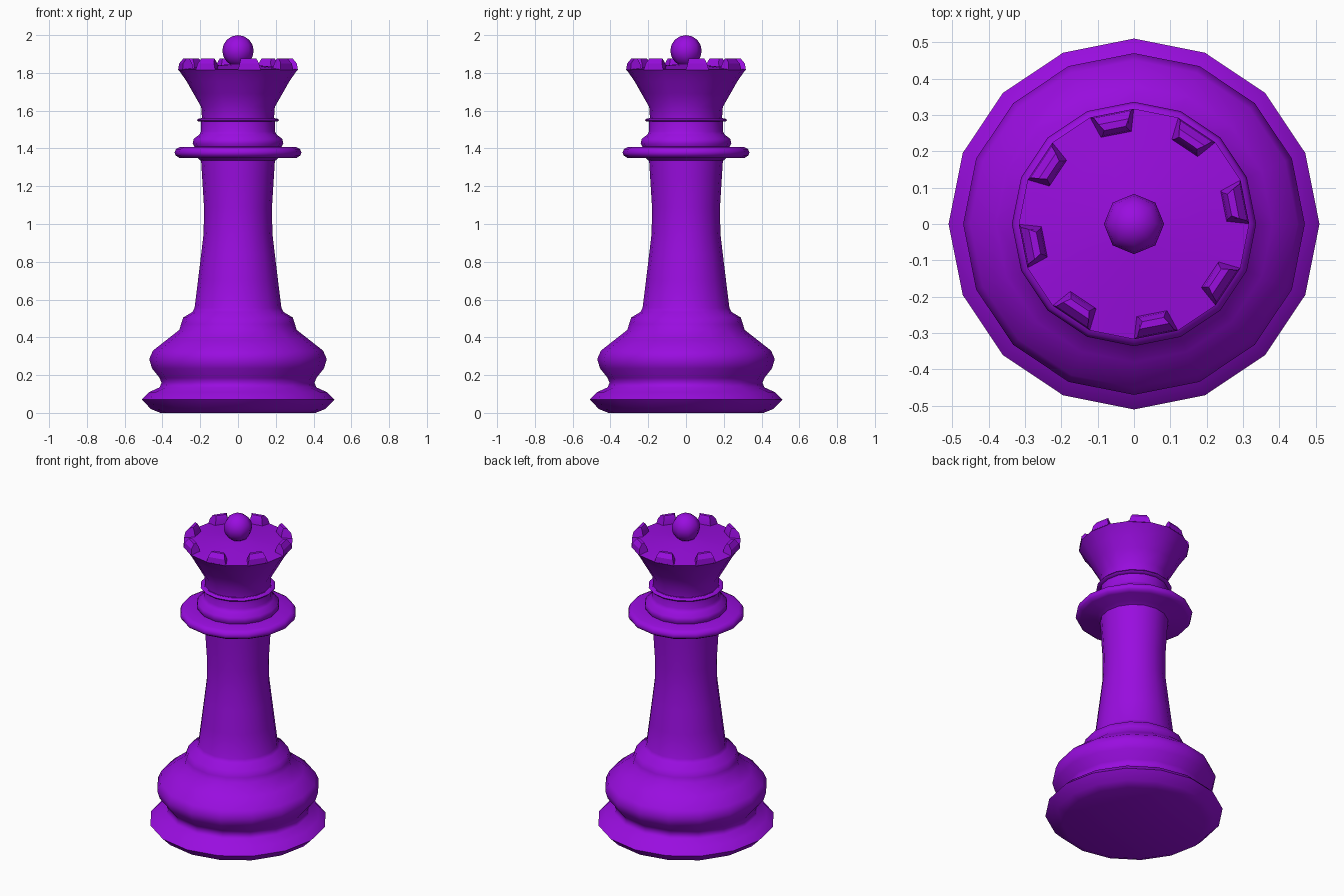
import bpy, bmesh, math

if "Cube" in bpy.data.objects:
    bpy.data.objects.remove(bpy.data.objects["Cube"])

SIDES = 16
purple = bpy.data.materials.new("purple")
purple.diffuse_color = (0.32, 0.004, 0.74, 1)
purple.use_nodes = True
purple.node_tree.nodes["Principled BSDF"].inputs["Base Color"].default_value = purple.diffuse_color


def finish(name, bm, angle):
    bmesh.ops.recalc_face_normals(bm, faces=bm.faces)
    mesh = bpy.data.meshes.new(name)
    bm.to_mesh(mesh)
    bm.free()
    obj = bpy.data.objects.new(name, mesh)
    bpy.context.collection.objects.link(obj)
    mesh.materials.append(purple)
    bpy.ops.object.select_all(action='DESELECT')
    obj.select_set(True)
    bpy.context.view_layer.objects.active = obj
    bpy.ops.object.shade_smooth_by_angle(angle=math.radians(angle))
    return obj


def lathe(name, profile, angle=50):
    """Turn (radius, z) points about the z axis; both ends are capped."""
    bm = bmesh.new()
    rings = []
    for r, z in profile:
        if r == 0:
            rings.append([bm.verts.new((0, 0, z))] * SIDES)
        else:
            rings.append([bm.verts.new((r * math.cos(math.tau * i / SIDES),
                                        r * math.sin(math.tau * i / SIDES), z))
                          for i in range(SIDES)])
    for a, b in zip(rings, rings[1:]):
        for i in range(SIDES):
            j = (i + 1) % SIDES
            bm.faces.new(list(dict.fromkeys((a[i], a[j], b[j], b[i]))))
    for ring in (rings[0], rings[-1]):
        if ring[0] != ring[1]:
            bm.faces.new(ring)
    return finish(name, bm, angle)


# Foot, bulge, shoulder and tapering stem
lathe("base_and_stem", [
    (0.41, 0), (0.46, 0.02), (0.51, 0.07), (0.47, 0.11), (0.415, 0.135),
    (0.405, 0.16), (0.415, 0.185), (0.455, 0.235), (0.47, 0.285), (0.45, 0.33),
    (0.38, 0.385), (0.31, 0.44), (0.302, 0.47), (0.29, 0.505), (0.24, 0.535),
    (0.23, 0.555), (0.212, 0.7), (0.195, 0.84), (0.182, 0.95), (0.18, 1.09),
    (0.19, 1.25), (0.197, 1.36)])

# Wide collar
lathe("collar", [(0.2, 1.335), (0.215, 1.35), (0.31, 1.35), (0.33, 1.363),
                 (0.336, 1.378), (0.328, 1.397), (0.308, 1.407), (0.19, 1.41)])

# Rounded neck above the collar
lathe("neck", [(0.225, 1.40), (0.24, 1.425), (0.235, 1.45), (0.205, 1.473),
               (0.195, 1.49), (0.195, 1.56)])

# Thin ring
lathe("neck_ring", [(0.19, 1.541), (0.212, 1.543), (0.217, 1.55),
                    (0.212, 1.557), (0.19, 1.559)])

# Flared crown with a shallow domed top
lathe("crown", [(0.19, 1.55), (0.195, 1.62), (0.235, 1.69), (0.272, 1.755),
                (0.305, 1.803), (0.317, 1.818), (0.2, 1.831), (0.09, 1.842),
                (0, 1.848)])

# Eight teeth, one on every other side of the rim
bm = bmesh.new()
for k in range(8):
    mid = math.tau * (2 * k + 0.5) / SIDES
    out = (math.cos(mid), math.sin(mid))
    rings = []
    for half, outer, inner, z in ((0.062, 0.311, 0.25, 1.815),
                                  (0.052, 0.307, 0.255, 1.85),
                                  (0.042, 0.287, 0.268, 1.876)):
        ring = []
        for r, w in ((outer, -half), (outer, half),
                     (inner, half * 0.72), (inner, -half * 0.72)):
            ring.append(bm.verts.new((r * out[0] - w * out[1],
                                      r * out[1] + w * out[0], z)))
        rings.append(ring)
    for a, b in zip(rings, rings[1:]):
        for i in range(4):
            j = (i + 1) % 4
            bm.faces.new((a[i], a[j], b[j], b[i]))
    bm.faces.new(rings[0])
    bm.faces.new(rings[-1])
finish("crown_teeth", bm, 30)

# Finial ball
bm = bmesh.new()
bmesh.ops.create_uvsphere(bm, u_segments=8, v_segments=8, radius=0.083)
bmesh.ops.translate(bm, verts=bm.verts, vec=(0, 0, 1.917))
finish("finial_ball", bm, 60)
